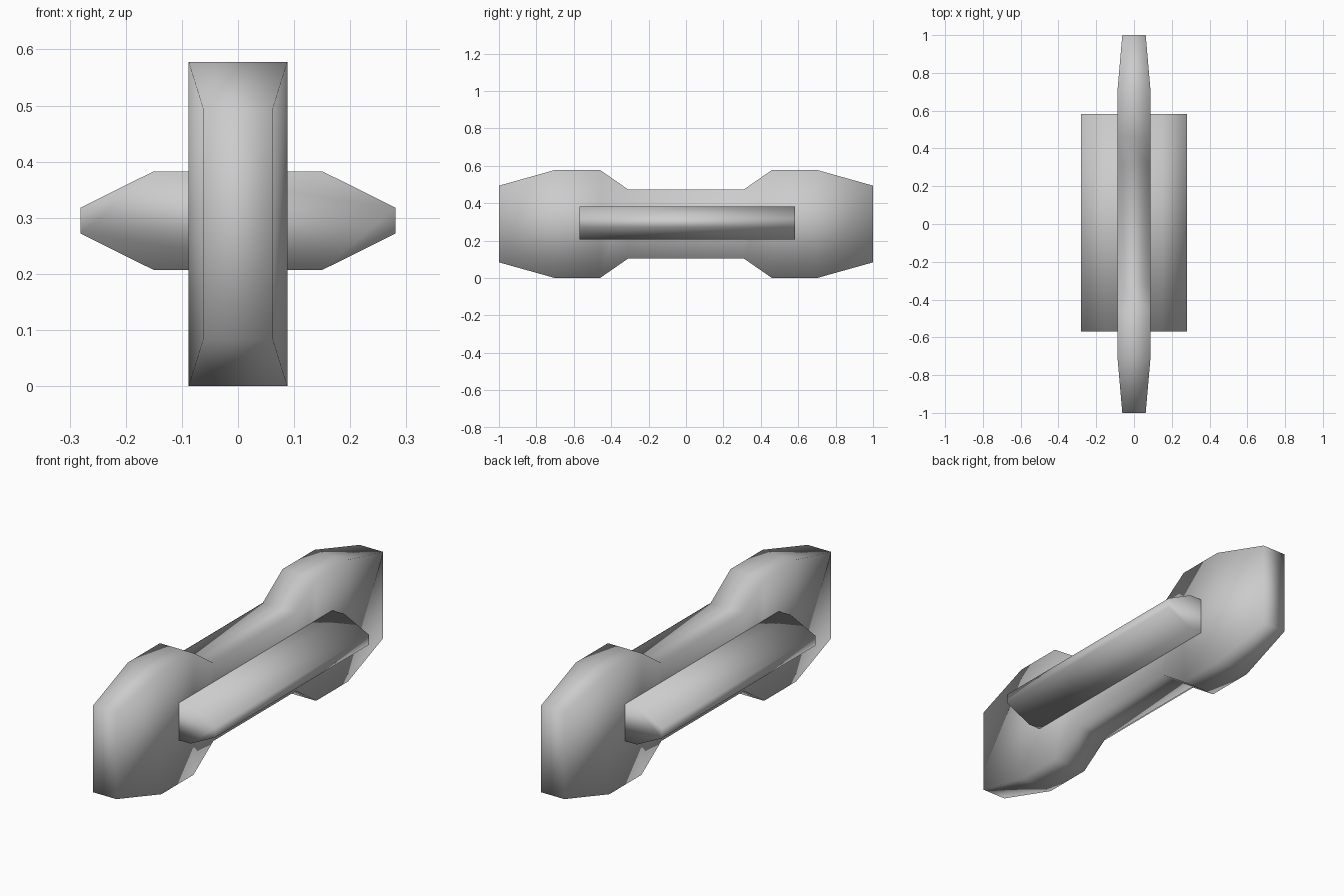
import bpy
import bmesh

cube = bpy.data.objects.get("Cube")
if cube:
    bpy.data.objects.remove(cube, do_unlink=True)

grey = bpy.data.materials.new("light grey")
grey.use_nodes = True
colour = (0.6, 0.6, 0.6, 1)
grey.diffuse_color = colour
grey.node_tree.nodes["Principled BSDF"].inputs["Base Color"].default_value = colour

MID_Z = 0.289


def loft(name, rings):
    """Skin closed rings of (x, y, z) points, cap both ends and shade smooth."""
    bm = bmesh.new()
    loops = [[bm.verts.new(p) for p in ring] for ring in rings]
    for a, b in zip(loops, loops[1:]):
        for i in range(len(a)):
            j = (i + 1) % len(a)
            bm.faces.new((a[i], a[j], b[j], b[i]))
    bm.faces.new(loops[0])
    bm.faces.new(loops[-1])
    bmesh.ops.recalc_face_normals(bm, faces=bm.faces)
    for face in bm.faces:
        face.smooth = True
    mesh = bpy.data.meshes.new(name)
    bm.to_mesh(mesh)
    bm.free()
    mesh.materials.append(grey)
    obj = bpy.data.objects.new(name, mesh)
    bpy.context.collection.objects.link(obj)
    return obj


# Long upright body with flared, tapering ends: (y, half width, half height)
front_half = [(-1, 0.062, 0.205), (-0.7, 0.088, MID_Z),
              (-0.46, 0.088, MID_Z), (-0.31, 0.088, 0.185)]
stations = front_half + [(-y, w, h) for y, w, h in reversed(front_half)]
corners = [(-1, -1), (1, -1), (1, 1), (-1, 1)]
loft("body", [[(sx * w, y, MID_Z + sz * h) for sx, sz in corners]
              for y, w, h in stations])

# Bar through the body, with bevelled outer sides
quarter = [(0.15, 0.088), (0.281, 0.023)]
right_side = quarter + [(x, -z) for x, z in reversed(quarter)]
outline = right_side + [(-x, -z) for x, z in right_side]
loft("side_bar", [[(x, y, 0.295 + z) for x, z in outline]
                  for y in (-0.57, 0.582)])
